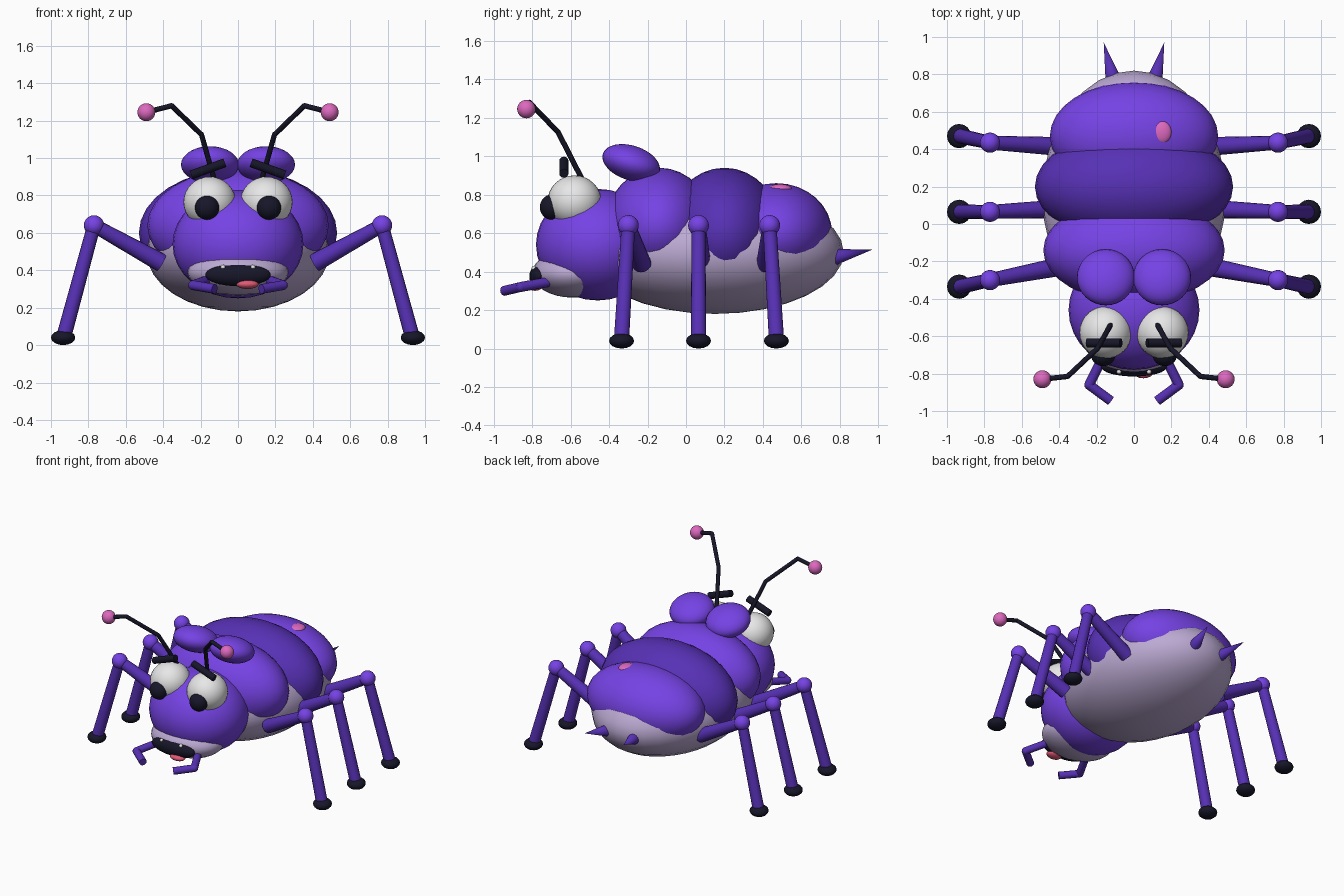
import bpy
from math import radians
from mathutils import Vector

if "Cube" in bpy.data.objects:
    bpy.data.objects.remove(bpy.data.objects["Cube"], do_unlink=True)


def material(name, r, g, b):
    m = bpy.data.materials.new(name)
    m.use_nodes = True
    m.diffuse_color = (r, g, b, 1)
    bsdf = m.node_tree.nodes["Principled BSDF"]
    bsdf.inputs["Base Color"].default_value = (r, g, b, 1)
    bsdf.inputs["Roughness"].default_value = 0.6
    return m


PURPLE = material("bright_purple", 0.18, 0.055, 0.78)
DEEP = material("deep_purple", 0.095, 0.03, 0.46)
LAVENDER = material("pale_lavender", 0.5, 0.4, 0.65)
BLACK = material("blue_black", 0.008, 0.008, 0.022)
WHITE = material("eye_white", 0.8, 0.8, 0.8)
PINK = material("pink", 0.72, 0.14, 0.52)
RED = material("tongue_red", 0.75, 0.1, 0.18)


def finish(name, mat):
    ob = bpy.context.object
    ob.name = name
    ob.data.materials.append(mat)
    bpy.ops.object.shade_smooth_by_angle(angle=radians(40))
    return ob


def ball(name, mat, loc, radii, tilt=(0, 0, 0), segments=32):
    """Ellipsoid with its own radii and tilt in degrees."""
    bpy.ops.mesh.primitive_uv_sphere_add(segments=segments, ring_count=segments // 2,
                                         location=loc, rotation=[radians(a) for a in tilt])
    bpy.context.object.scale = radii
    return finish(name, mat)


def rod(name, mat, start, end, r1, r2):
    """Straight tapered rod between two points."""
    a, b = Vector(start), Vector(end)
    d = b - a
    bpy.ops.mesh.primitive_cone_add(vertices=16, radius1=r1, radius2=r2, depth=d.length,
                                    location=(a + b) / 2)
    bpy.context.object.rotation_euler = d.to_track_quat("Z", "Y").to_euler()
    return finish(name, mat)


# Body: pale belly with three overlapping back segments
ball("belly", LAVENDER, (0, 0.15, 0.5), (0.49, 0.67, 0.32))
ball("front_segment", PURPLE, (0, -0.14, 0.64), (0.485, 0.28, 0.3))
ball("middle_segment", DEEP, (0, 0.2, 0.6), (0.53, 0.3, 0.34))
ball("rear_segment", PURPLE, (0, 0.47, 0.6), (0.45, 0.29, 0.26))
ball("back_spot", PINK, (0.15, 0.49, 0.83), (0.05, 0.06, 0.025))

# Head, muzzle and mouth
ball("head", PURPLE, (0, -0.46, 0.54), (0.35, 0.32, 0.29))
ball("muzzle", LAVENDER, (0, -0.59, 0.39), (0.27, 0.21, 0.125))
ball("mouth", BLACK, (0, -0.765, 0.375), (0.175, 0.05, 0.06))
ball("tongue", RED, (0.05, -0.785, 0.325), (0.06, 0.04, 0.025), segments=16)

for side, s in (("left", 1), ("right", -1)):
    def p(x, y, z):
        return (s * x, y, z)

    # Face
    ball(f"{side}_eye", WHITE, p(0.152, -0.58, 0.765), (0.14, 0.14, 0.135))
    ball(f"{side}_pupil", BLACK, p(0.165, -0.7, 0.735), (0.065, 0.06, 0.065))
    rod(f"{side}_eyebrow", BLACK, p(0.07, -0.635, 0.975), p(0.25, -0.635, 0.91), 0.024, 0.024)
    ball(f"{side}_tooth", WHITE, p(0.08, -0.79, 0.417), (0.013, 0.013, 0.013), segments=12)
    ball(f"{side}_head_lobe", PURPLE, p(0.15, -0.285, 0.965), (0.155, 0.155, 0.09), (-18, 0, 0))

    # Antenna
    path = [p(0.12, -0.53, 0.86), p(0.195, -0.665, 1.125), p(0.355, -0.815, 1.28), p(0.49, -0.83, 1.245)]
    for i in range(3):
        rod(f"{side}_antenna_{i + 1}", BLACK, path[i], path[i + 1], 0.014, 0.014)
    for i in (1, 2):
        ball(f"{side}_antenna_joint_{i}", BLACK, path[i], [0.014] * 3, segments=12)
    ball(f"{side}_antenna_tip", PINK, path[3], [0.048] * 3, segments=24)

    # Small front arm
    elbow = p(0.24, -0.86, 0.32)
    rod(f"{side}_upper_arm", DEEP, p(0.17, -0.72, 0.345), elbow, 0.026, 0.026)
    rod(f"{side}_forearm", DEEP, elbow, p(0.125, -0.945, 0.3), 0.026, 0.026)
    ball(f"{side}_elbow", DEEP, elbow, [0.026] * 3, segments=16)

    # Three legs: hip, knee and foot positions along the body
    for part, hip_y, knee_y, foot_y in (("front", -0.23, -0.3, -0.335),
                                        ("middle", 0.08, 0.065, 0.065),
                                        ("rear", 0.415, 0.435, 0.47)):
        name = f"{side}_{part}"
        knee = p(0.77, knee_y, 0.64)
        rod(f"{name}_thigh", DEEP, p(0.41, hip_y, 0.44), knee, 0.05, 0.037)
        ball(f"{name}_knee", PURPLE, knee, [0.054] * 3, segments=24)
        rod(f"{name}_shin", DEEP, knee, p(0.93, foot_y, 0.05), 0.036, 0.04)
        ball(f"{name}_foot", BLACK, p(0.935, foot_y, 0.04), (0.065, 0.065, 0.04), segments=16)

    # Tail spike
    rod(f"{side}_tail_spike", DEEP, p(0.11, 0.77, 0.475), p(0.162, 0.97, 0.515), 0.043, 0)
